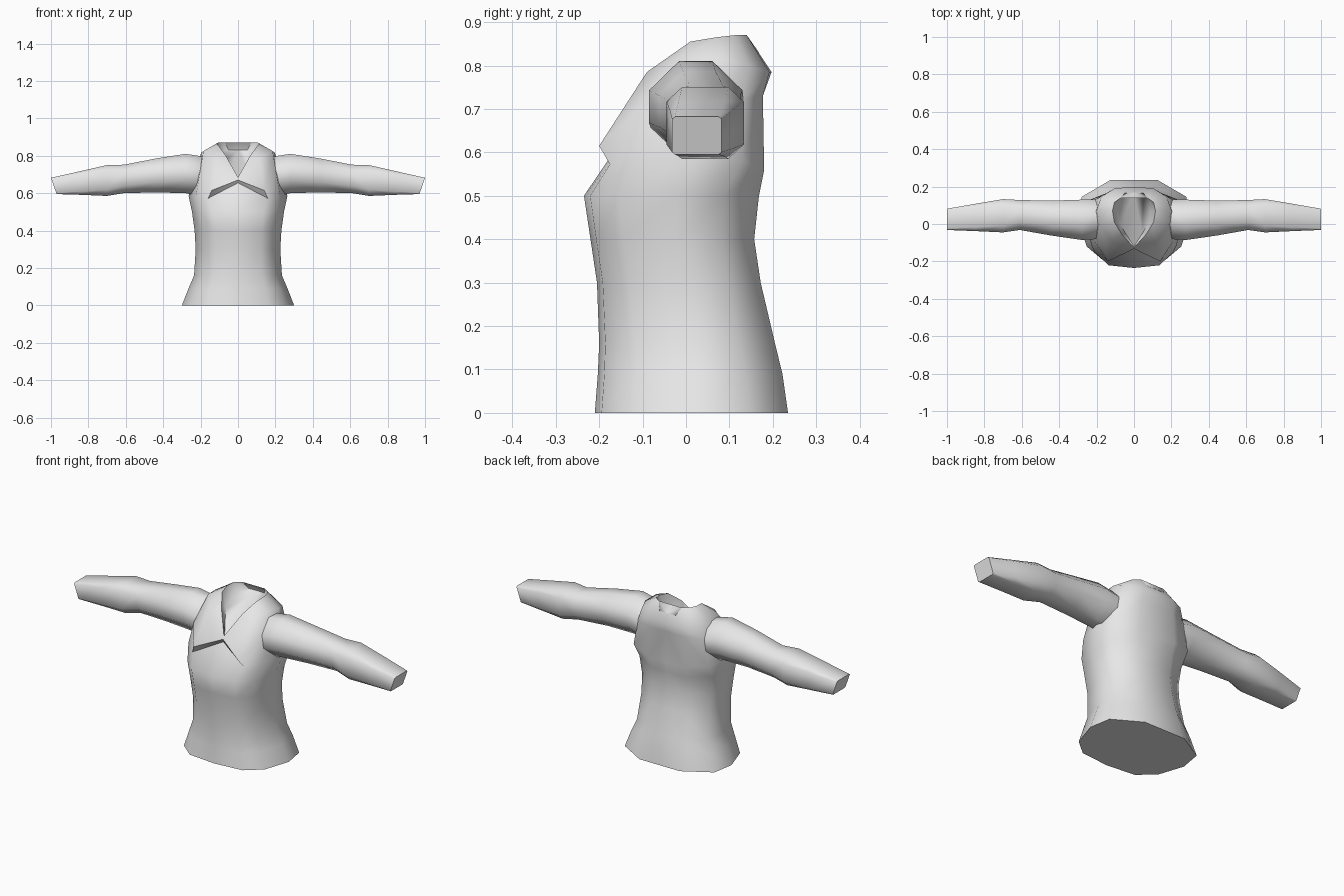
import bpy, bmesh, math

if "Cube" in bpy.data.objects:
    bpy.data.objects.remove(bpy.data.objects["Cube"])

fabric = bpy.data.materials.new("grey_fabric")
fabric.diffuse_color = (0.8, 0.8, 0.8, 1)
fabric.use_nodes = True
fabric.node_tree.nodes["Principled BSDF"].inputs["Base Color"].default_value = fabric.diffuse_color


def loft(name, rings, closed):
    """Skin a row of equal-length rings, cap both ends, mirror across x."""
    bm = bmesh.new()
    rows = [[bm.verts.new(p) for p in ring] for ring in rings]
    n = len(rows[0])
    for a, b in zip(rows, rows[1:]):
        for i in range(n if closed else n - 1):
            j = (i + 1) % n
            bm.faces.new((a[i], a[j], b[j], b[i]))
    bm.faces.new(rows[0])
    bm.faces.new(rows[-1])
    bmesh.ops.recalc_face_normals(bm, faces=bm.faces)
    me = bpy.data.meshes.new(name)
    bm.to_mesh(me)
    bm.free()
    me.materials.append(fabric)
    ob = bpy.data.objects.new(name, me)
    bpy.context.collection.objects.link(ob)
    bpy.ops.object.select_all(action='DESELECT')
    ob.select_set(True)
    bpy.context.view_layer.objects.active = ob
    bpy.ops.object.shade_smooth_by_angle(angle=math.radians(62))
    mirror = ob.modifiers.new("mirror", 'MIRROR')
    mirror.use_clip = True
    mirror.merge_threshold = 0.001
    return ob


# Torso: half cross-section from front centre to back centre
half = [(0, -1), (.55, -.93), (.84, -.6), (1, .05), (.93, .6), (.42, 1), (0, 1)]
body = []
for z, w, front, back in [(0, .30, -.21, .235), (.09, .265, -.203, .222),
                          (.16, .235, -.20, .205), (.30, .226, -.205, .172),
                          (.40, .232, -.22, .157), (.50, .246, -.235, .168)]:
    mid, depth = (front + back) / 2, (back - front) / 2
    body.append([(u * w, mid + v * depth, z) for u, v in half])

# Chest top and armpit, with the crease under the lapels
body.append([(0, -.13, .655), (.16, -.175, .572), (.225, -.12, .585),
             (.264, .02, .585), (.235, .13, .58), (.11, .18, .56), (0, .18, .56)])
# Lapel points and shoulder blades
body.append([(0, -.133, .67), (.14, -.20, .615), (.205, -.10, .70),
             (.222, .02, .72), (.21, .13, .72), (.10, .177, .73), (0, .175, .73)])
# Shoulder line and collar back
body.append([(0, -.13, .678), (.115, -.09, .785), (.185, 0, .825),
             (.198, .08, .815), (.175, .145, .80), (.10, .192, .785), (0, .197, .785)])
# Collar rim
body.append([(0, -.125, .685), (.065, -.055, .80), (.105, .01, .855),
             (.115, .07, .865), (.105, .115, .87), (.07, .14, .87), (0, .14, .87)])
# Recessed neck filling
body.append([(0, -.12, .672), (.045, -.05, .735), (.075, 0, .77),
             (.085, .07, .80), (.085, .125, .82), (.05, .165, .83), (0, .168, .83)])
loft("torso", body, False)

# Sleeves: chamfered boxes tapering to the cuff
sleeve = []
for x, front, back, low, high, cut, slant in [
        (.17, -.06, .13, .60, .79, .34, 0),
        (.215, -.082, .132, .585, .80, .34, 0),
        (.28, -.085, .13, .60, .81, .32, 0),
        (.44, -.062, .125, .604, .785, .30, 0),
        (.61, -.032, .128, .60, .752, .26, 0),
        (.70, -.045, .133, .585, .75, .20, 0),
        (.85, -.038, .108, .591, .716, .14, .012),
        (1.0, -.032, .082, .595, .682, .06, .03)]:
    ring = []
    for s, t in [(cut, 0), (1 - cut, 0), (1, cut), (1, 1 - cut),
                 (1 - cut, 1), (cut, 1), (0, 1 - cut), (0, cut)]:
        ring.append((x - slant * (1 - t), front + s * (back - front),
                     low + t * (high - low)))
    sleeve.append(ring)
loft("sleeves", sleeve, True)
